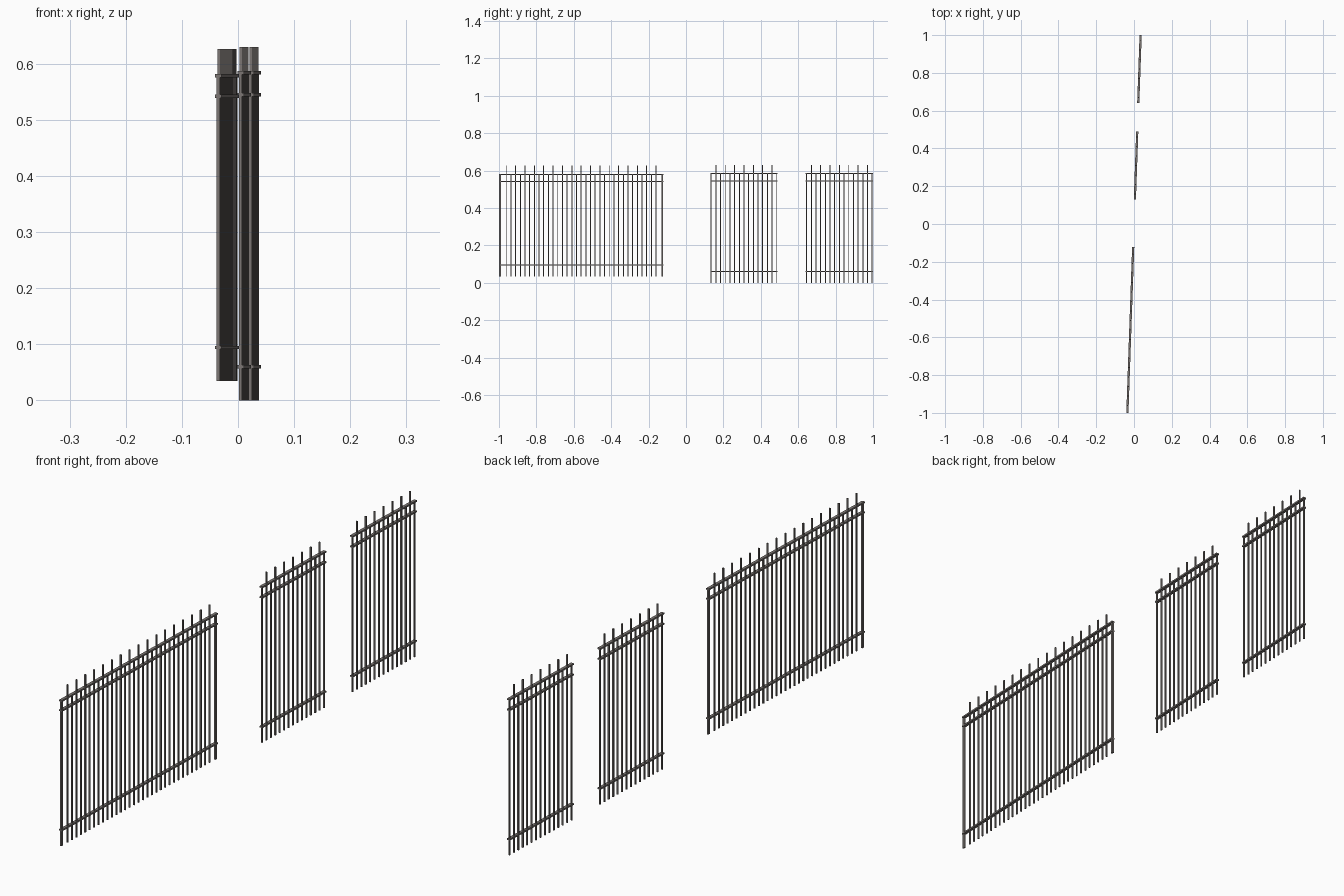
import bpy, bmesh, math
from mathutils import Matrix, Vector

if "Cube" in bpy.data.objects:
    bpy.data.objects.remove(bpy.data.objects["Cube"])

SLOPE = 0.0351                 # the fence line leans slightly: x = SLOPE * y
TURN = Matrix.Rotation(-math.atan(SLOPE), 4, 'Z')

iron = bpy.data.materials.new("dark_iron")
iron.diffuse_color = (0.20, 0.18, 0.17, 1)
iron.use_nodes = True
iron.node_tree.nodes["Principled BSDF"].inputs["Base Color"].default_value = iron.diffuse_color


def boxes(name, items, mid_y):
    """One object from boxes (y centre, z low, z high, depth, length) on the fence line."""
    bm = bmesh.new()
    for y, z0, z1, depth, length in items:
        m = Matrix.Translation((0, y, (z0 + z1) / 2)) @ Matrix.Diagonal((depth, length, z1 - z0, 1))
        bmesh.ops.create_cube(bm, size=1, matrix=m)
    me = bpy.data.meshes.new(name)
    bm.to_mesh(me)
    bm.free()
    me.materials.append(iron)
    ob = bpy.data.objects.new(name, me)
    ob.matrix_world = Matrix.Translation(Vector((SLOPE * mid_y, mid_y, 0))) @ TURN
    bpy.context.collection.objects.link(ob)


def panel(name, mid_y, length, base, top, rails, tall, posts):
    step, w = 0.0501, 0.005
    first = -step * (tall - 1) / 2
    # tall pickets pass through the top rail as spikes
    boxes(name + "_tall_pickets", [(first + i * step, base, top, w, w) for i in range(tall)], mid_y)
    # short pickets stop at the top rail
    ys = [first + (i + 0.5) * step for i in range(tall - 1)]
    if not posts:
        ys = [first - step / 2] + ys + [-first + step / 2]
    boxes(name + "_short_pickets", [(y, base, rails[0], w, w) for y in ys], mid_y)
    # three horizontal rails
    boxes(name + "_rails", [(0, z - 0.003, z + 0.003, 0.0115, length) for z in rails], mid_y)
    # end posts
    if posts:
        e = length / 2 - 0.005
        boxes(name + "_end_posts", [(s * e, base, rails[0], 0.006, 0.009) for s in (-1, 1)], mid_y)


panel("long_panel", -0.5605, 0.879, 0.035, 0.626, (0.579, 0.542, 0.0945), 17, True)
for label, y in (("middle_gate", 0.310), ("end_gate", 0.820)):
    panel(label, y, 0.360, 0.0, 0.630, (0.584, 0.545, 0.060), 7, False)
